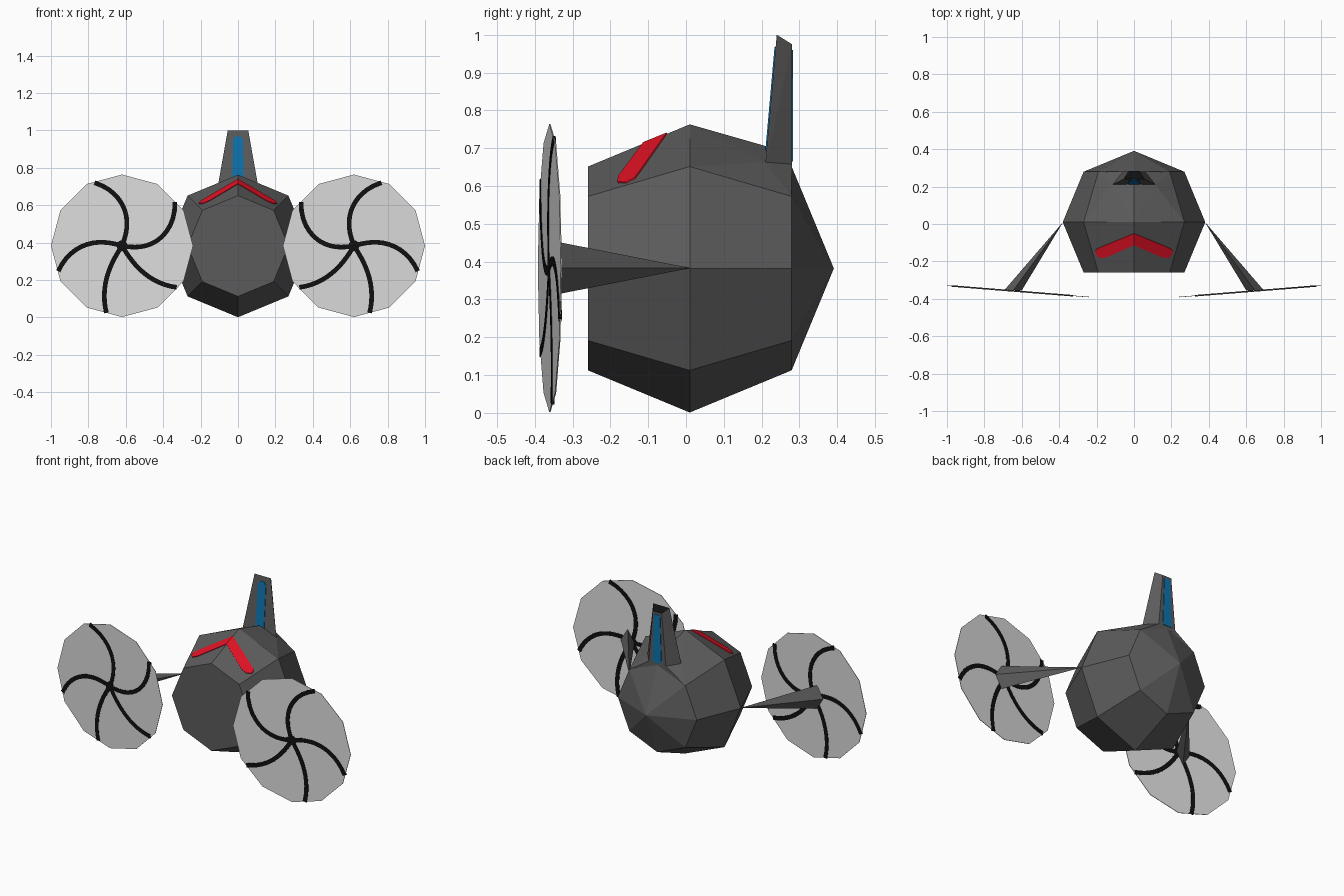
import bpy, bmesh, math
from mathutils import Vector

if "Cube" in bpy.data.objects:
    bpy.data.objects.remove(bpy.data.objects["Cube"])


def material(name, rgb):
    m = bpy.data.materials.new(name)
    m.diffuse_color = (*rgb, 1)
    m.use_nodes = True
    m.node_tree.nodes["Principled BSDF"].inputs["Base Color"].default_value = m.diffuse_color
    return m


GREY = material("dark_grey", (0.105, 0.105, 0.105))
LIGHT = material("light_grey", (0.72, 0.72, 0.72))
BLACK = material("black", (0.005, 0.005, 0.005))
RED = material("red", (0.75, 0.006, 0.018))
BLUE = material("blue", (0.004, 0.17, 0.42))


def finish(name, bm, *mats):
    bmesh.ops.recalc_face_normals(bm, faces=bm.faces[:])
    me = bpy.data.meshes.new(name)
    bm.to_mesh(me)
    bm.free()
    for m in mats:
        me.materials.append(m)
    ob = bpy.data.objects.new(name, me)
    bpy.context.collection.objects.link(ob)
    return ob


def hull(name, pts, *mats, rule=None):
    bm = bmesh.new()
    for p in pts:
        bm.verts.new(p)
    bmesh.ops.convex_hull(bm, input=bm.verts[:])
    bmesh.ops.delete(bm, geom=[v for v in bm.verts if not v.link_faces], context='VERTS')
    bmesh.ops.recalc_face_normals(bm, faces=bm.faces[:])
    for f in bm.faces:
        f.normal_update()
        if rule and rule(f):
            f.material_index = 1
    return finish(name, bm, *mats)


def plate(name, polys, half, mat):
    """Closed thin plates: each outline is offset by +half and -half."""
    bm = bmesh.new()
    half = Vector(half)
    for poly in polys:
        a = [bm.verts.new(Vector(p) + half) for p in poly]
        b = [bm.verts.new(Vector(p) - half) for p in poly]
        bm.faces.new(a)
        bm.faces.new(b[::-1])
        n = len(a)
        for i in range(n):
            j = (i + 1) % n
            bm.faces.new((a[j], a[i], b[i], b[j]))
    return finish(name, bm, mat)


# Body: eight-sided ball along y, with its front cut flat
R, CY, CZ = 0.381, 0.01, 0.382
bm = bmesh.new()
rings = []
for lat in (-45, 0, 45):
    r, y = R * math.cos(math.radians(lat)), CY + R * math.sin(math.radians(lat))
    rings.append([bm.verts.new((r * math.sin(k * math.pi / 4), y,
                                CZ + r * math.cos(k * math.pi / 4))) for k in range(8)])
tip = bm.verts.new((0, CY + R, CZ))
bm.faces.new(rings[0])
for k in range(8):
    j = (k + 1) % 8
    for a, b in zip(rings, rings[1:]):
        bm.faces.new((a[k], a[j], b[j], b[k]))
    bm.faces.new((rings[2][k], rings[2][j], tip))
finish("body", bm, GREY)

# Raised faceted seat where the fin grows out of the body
seat = [(0, 0.01, 0.763), (0, 0.213, 0.705)]
for s in (-1, 1):
    seat += [(s * 0.269, 0.01, 0.651), (s * 0.19, 0.279, 0.572),
             (s * 0.115, 0.21, 0.663), (s * 0.055, 0.28, 0.66)]
hull("fin_seat", seat, GREY)

# Upright tail fin with black top
fin = []
for s in (-1, 1):
    fin += [(s * 0.117, 0.209, 0.65), (s * 0.06, 0.28, 0.64),
            (s * 0.055, 0.24, 1.0), (s * 0.03, 0.28, 0.975)]
hull("tail_fin", fin, GREY, BLACK, rule=lambda f: f.normal.z > 0.6)


def fin_front(x, z):
    return (x, 0.209 + 0.031 * (z - 0.65) / 0.35, z)


# Blue stripes on front and back of the fin
plate("fin_front_stripe", [[fin_front(x, z) for x, z in (
    (-0.03, 0.69), (0.03, 0.69), (0.027, 0.95), (0.015, 0.967),
    (-0.015, 0.967), (-0.027, 0.95))]], (0, 0.003, 0), BLUE)
plate("fin_back_stripe", [[(-0.03, 0.28, 0.665), (0.03, 0.28, 0.665),
                           (0.02, 0.28, 0.96), (-0.02, 0.28, 0.96)]], (0, 0.003, 0), BLUE)

# Red chevron lying on the two upper front facets
chevron = [(0, -0.05), (0.17, -0.12), (0.203, -0.135), (0.208, -0.158),
           (0.185, -0.18), (0.15, -0.178), (0, -0.112)]
plate("red_chevron", [[(s * x, y, 0.763 + 0.41 * (y - 0.01) - 0.414 * x)
                       for x, y in chevron] for s in (-1, 1)], (0, -0.0015, 0.003), RED)

# Side discs, spiral markings and struts, mirrored
ARMS = ((66, 45), (-22, 38), (-77, 20), (-143, 22), (140, 50))  # rim angle, sweep
for s, side in ((-1, "left"), (1, "right")):
    def on_disc(u, v):
        return (s * (0.62 + u * 0.997), -0.36 + 0.08 * u, 0.383 + v)

    def ring(r, n):
        return [on_disc(r * math.cos(2 * math.pi * k / n), r * math.sin(2 * math.pi * k / n))
                for k in range(n)]

    plate(side + "_disc", [ring(0.381, 12)], (0, 0.0015, 0), LIGHT)

    outlines = [ring(0.03, 10)]
    for end, sweep in ARMS:
        path = []
        for i in range(13):
            r = 0.01 + 0.358 * i / 12
            a = math.radians(end + sweep * (1 - (r / 0.37) ** 1.5))
            path.append(Vector((r * math.cos(a), r * math.sin(a))))
        left, right = [], []
        for i, p in enumerate(path):
            t = (path[min(i + 1, 12)] - path[max(i - 1, 0)]).normalized()
            n = Vector((-t.y, t.x)) * 0.0125
            left.append(on_disc(*(p + n)))
            right.append(on_disc(*(p - n)))
        outlines.append(left + right[::-1])
    plate(side + "_spiral", outlines, (0, 0.004, 0), BLACK)

    # Four-sided spike joining the body to the disc
    hull(side + "_strut", [(s * 0.378, 0.012, 0.383), (s * 0.60, -0.355, 0.383),
                           (s * 0.69, -0.35, 0.383), (s * 0.645, -0.354, 0.455),
                           (s * 0.645, -0.354, 0.311)], GREY)
